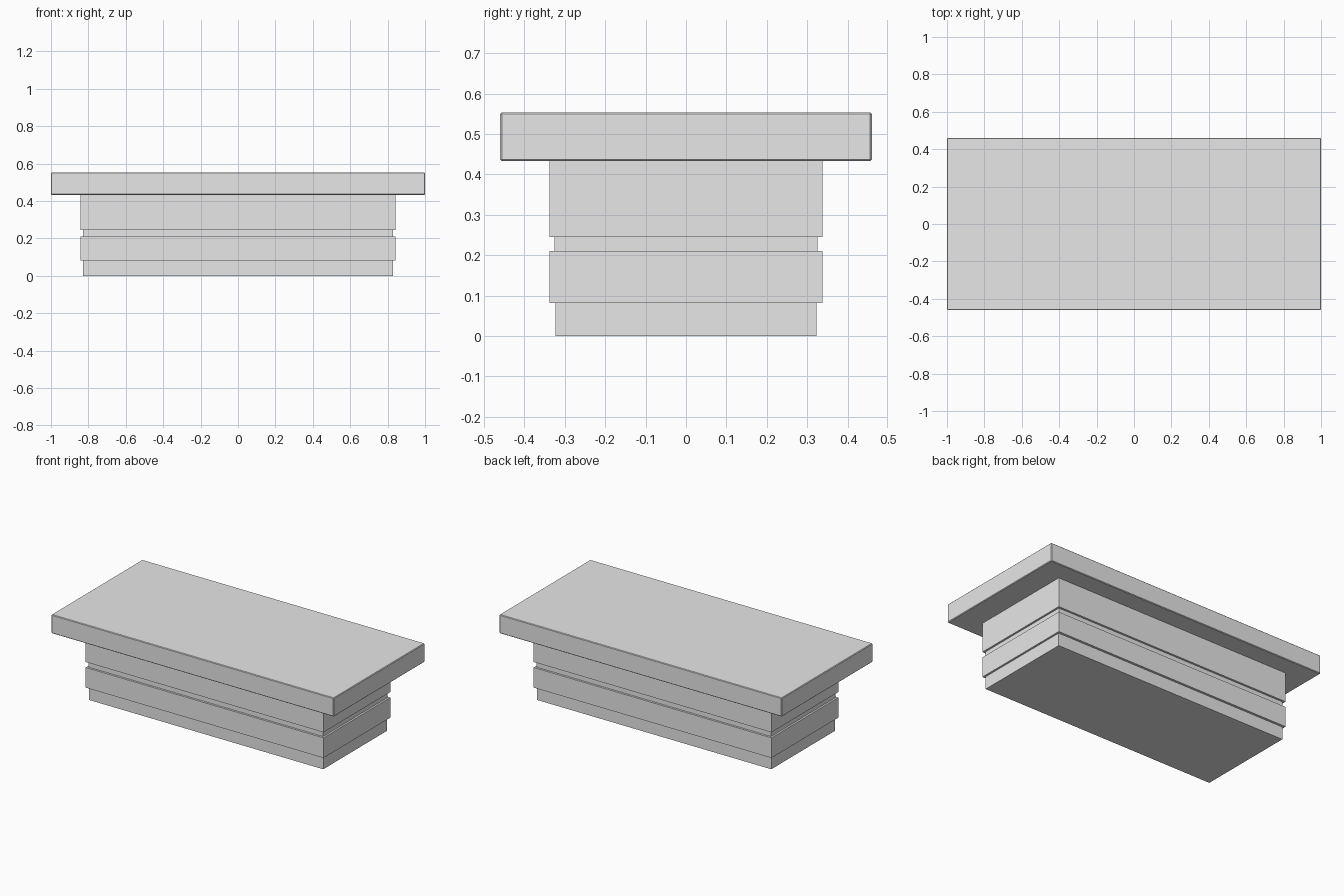
import bpy

cube = bpy.data.objects.get("Cube")
if cube:
    bpy.data.objects.remove(cube, do_unlink=True)

# Single plain grey finish
grey = bpy.data.materials.new("light_grey")
grey.use_nodes = True
colour = (0.8, 0.8, 0.8, 1)
grey.diffuse_color = colour
grey.node_tree.nodes["Principled BSDF"].inputs["Base Color"].default_value = colour


def block(name, half_x, half_y, bottom, top, bevel=0):
    """Add a box between two heights, optionally with chamfered edges."""
    bpy.ops.mesh.primitive_cube_add(size=2, location=(0, 0, (bottom + top) / 2))
    obj = bpy.context.object
    obj.name = name
    obj.scale = (half_x, half_y, (top - bottom) / 2)
    bpy.ops.object.transform_apply(location=False, rotation=False, scale=True)
    obj.data.materials.append(grey)
    if bevel:
        mod = obj.modifiers.new("edge_chamfer", "BEVEL")
        mod.width = bevel
        mod.segments = 1
    return obj


# Stepped counter body, from the floor up
block("recessed_plinth", 0.83, 0.323, 0, 0.081)
block("lower_band", 0.842, 0.338, 0.081, 0.21)
block("shadow_groove", 0.83, 0.325, 0.21, 0.245)
block("upper_body", 0.842, 0.338, 0.245, 0.433)

# Overhanging top slab
block("top_slab", 1.0, 0.46, 0.433, 0.553, bevel=0.004)
